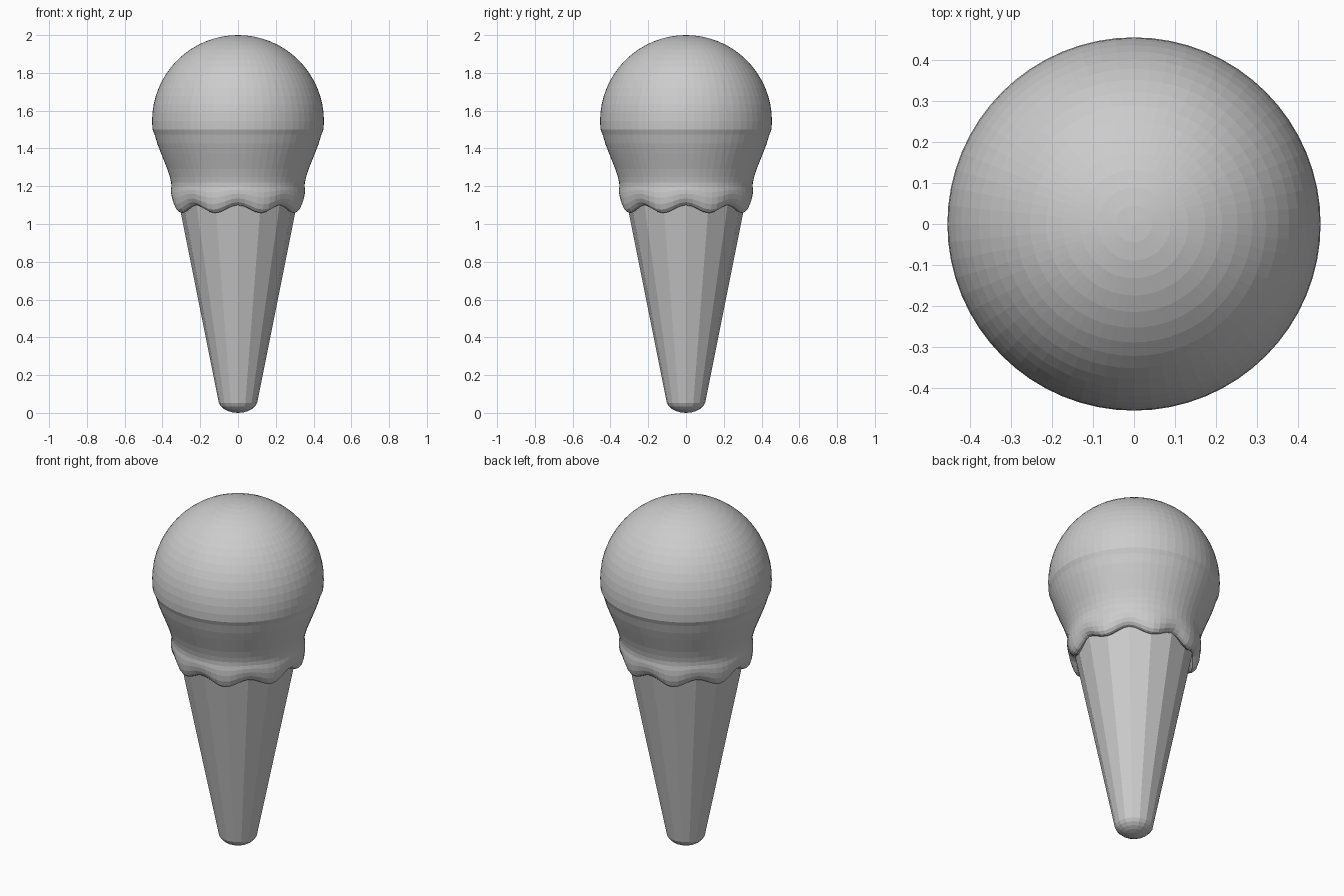
import bpy, bmesh
from math import sin, cos, pi

if "Cube" in bpy.data.objects:
    bpy.data.objects.remove(bpy.data.objects["Cube"])


def revolve(name, profile, sides, warp=None):
    """Spin (radius, z) points around z; warp adjusts a point by angle and index."""
    bm = bmesh.new()
    rings = []
    for i, (r, z) in enumerate(profile):
        if r == 0:
            rings.append([bm.verts.new((0, 0, z))])
            continue
        ring = []
        for k in range(sides):
            a = 2 * pi * k / sides
            rr, zz = warp(i, r, z, a) if warp else (r, z)
            ring.append(bm.verts.new((rr * cos(a), rr * sin(a), zz)))
        rings.append(ring)
    for lo, hi in zip(rings, rings[1:]):
        for k in range(sides):
            n = (k + 1) % sides
            if len(lo) == 1:
                bm.faces.new((lo[0], hi[n], hi[k]))
            elif len(hi) == 1:
                bm.faces.new((lo[k], lo[n], hi[0]))
            else:
                bm.faces.new((lo[k], lo[n], hi[n], hi[k]))
    # close open ends
    if len(rings[0]) > 1:
        bm.faces.new(rings[0])
    if len(rings[-1]) > 1:
        bm.faces.new(rings[-1])
    bmesh.ops.recalc_face_normals(bm, faces=bm.faces[:])
    mesh = bpy.data.meshes.new(name)
    bm.to_mesh(mesh)
    bm.free()
    obj = bpy.data.objects.new(name, mesh)
    bpy.context.collection.objects.link(obj)
    return obj


# Faceted wafer cone with a rounded tip
tip = [(0.105 * sin(t * pi / 12), 0.07 - 0.07 * cos(t * pi / 12)) for t in range(7)]
tip[0] = (0, 0)
revolve("wafer_cone", tip + [(0.325, 1.17)], 16)

# Ice cream scoop with a wavy melted rim: underside, lip, neck, ball
rim = [(0.27, 1.11), (0.298, 1.087), (0.313, 1.079), (0.328, 1.083), (0.341, 1.096),
       (0.351, 1.12), (0.356, 1.15), (0.356, 1.175), (0.353, 1.197), (0.354, 1.22),
       (0.361, 1.25), (0.374, 1.29), (0.390, 1.33), (0.408, 1.375), (0.427, 1.425),
       (0.442, 1.475)]
ball = [(0.455 * cos(t), 1.545 + 0.455 * sin(t))
        for t in (pi / 2 * k / 16 for k in range(-1, 16))] + [(0, 2.0)]


def drip(i, r, z, a):
    # eight lobes, strongest at the lip and fading out towards the neck
    w = max(0.0, min(1.0, (1.21 - z) / 0.12)) if 0 < i < len(rim) else 0
    wave = cos(8 * a)
    return r - 0.004 * w * wave, z + 0.021 * w * wave


revolve("ice_cream_scoop", rim + ball, 64, drip)
